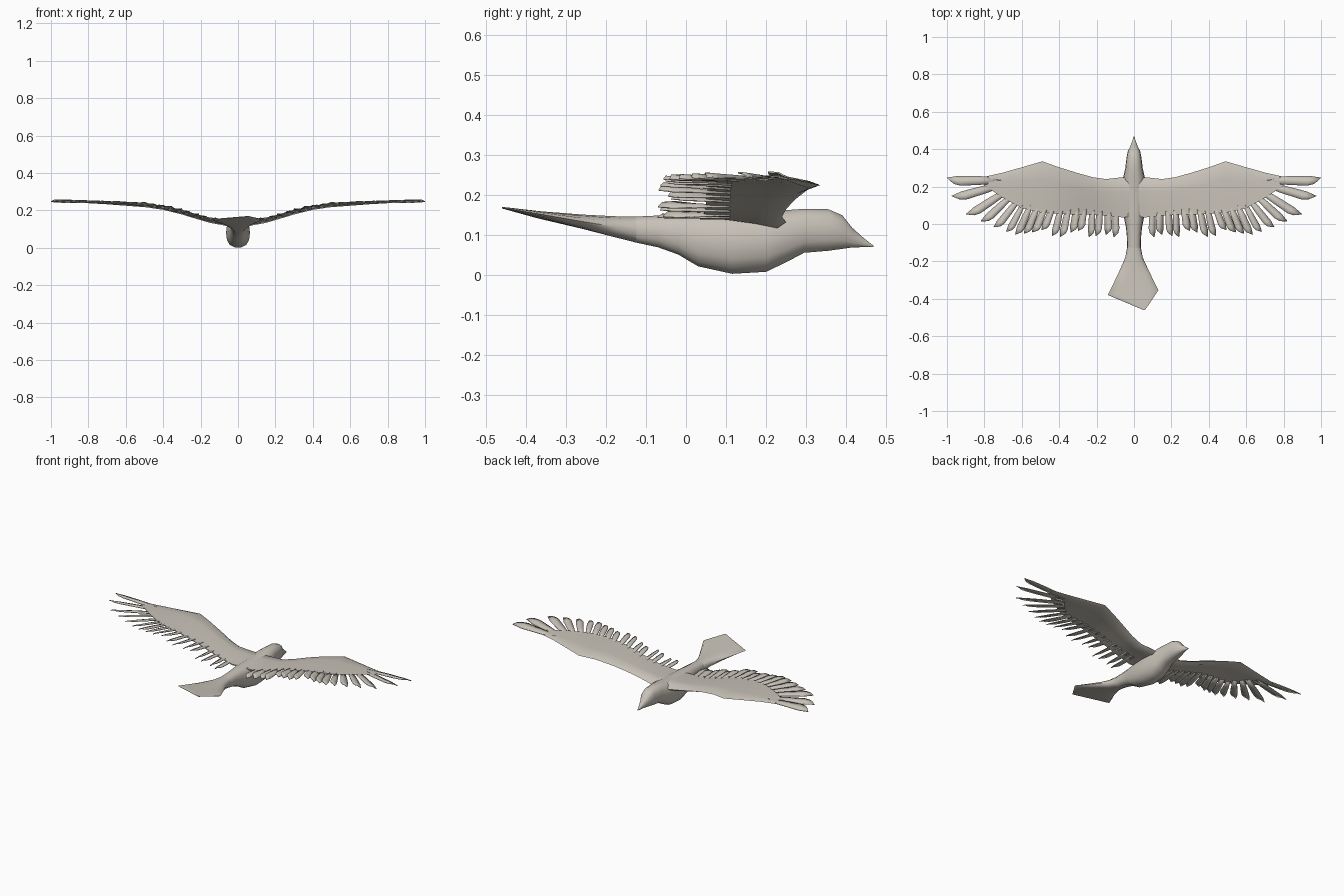
import bpy, bmesh, math, random
from mathutils import Vector

random.seed(4)
cube = bpy.data.objects.get("Cube")
if cube:
    bpy.data.objects.remove(cube, do_unlink=True)

mat = bpy.data.materials.new("warm_grey_plumage")
mat.use_nodes = True
colour = (0.58, 0.54, 0.48, 1)
mat.diffuse_color = colour
bsdf = next(n for n in mat.node_tree.nodes if n.type == 'BSDF_PRINCIPLED')
bsdf.inputs["Base Color"].default_value = colour
bsdf.inputs["Roughness"].default_value = 0.8


def finish(name, bm, angle, mirror=False, thickness=0):
    """Turn a bmesh into a shaded object."""
    bmesh.ops.recalc_face_normals(bm, faces=bm.faces)
    mesh = bpy.data.meshes.new(name)
    bm.to_mesh(mesh)
    bm.free()
    mesh.materials.append(mat)
    obj = bpy.data.objects.new(name, mesh)
    bpy.context.collection.objects.link(obj)
    bpy.ops.object.select_all(action='DESELECT')
    obj.select_set(True)
    bpy.context.view_layer.objects.active = obj
    bpy.ops.object.shade_smooth_by_angle(angle=math.radians(angle))
    if thickness:
        solid = obj.modifiers.new("thickness", 'SOLIDIFY')
        solid.thickness = thickness
        solid.offset = 0
    if mirror:
        mod = obj.modifiers.new("other_side", 'MIRROR')
        mod.use_mirror_merge = False
    return obj


def loft(bm, rings):
    """Skin a list of equal point rings and close both ends."""
    rows = [[bm.verts.new(p) for p in ring] for ring in rings]
    n = len(rows[0])
    for a, b in zip(rows, rows[1:]):
        for i in range(n):
            j = (i + 1) % n
            bm.faces.new((a[i], a[j], b[j], b[i]))
    bm.faces.new(rows[0])
    bm.faces.new(rows[-1][::-1])


def power(v, e):
    return math.copysign(abs(v) ** e, v)


def body_ring(y, half, low, high, shift=0, skew=0):
    ring = []
    for k in range(14):
        a = math.tau * k / 14
        x = half * power(math.cos(a), 0.8)
        z = (low + high) / 2 + (high - low) / 2 * power(math.sin(a), 0.85)
        ring.append((x + shift, y + skew * x, z))
    return ring


# Body, from beak to the start of the tail: y, half width, bottom, top
body = [
    (0.468, 0.002, 0.069, 0.073), (0.445, 0.009, 0.069, 0.091),
    (0.415, 0.020, 0.068, 0.118), (0.39, 0.033, 0.064, 0.150),
    (0.355, 0.040, 0.059, 0.165), (0.295, 0.047, 0.054, 0.166),
    (0.25, 0.058, 0.030, 0.163), (0.20, 0.064, 0.006, 0.158),
    (0.115, 0.064, 0.001, 0.156), (0.03, 0.053, 0.020, 0.155),
    (-0.02, 0.043, 0.050, 0.152), (-0.07, 0.038, 0.068, 0.149),
    (-0.13, 0.036, 0.081, 0.146),
]
bm = bmesh.new()
loft(bm, [body_ring(*s) for s in body])
finish("body", bm, 50)

# Fanned tail with a lopsided point
bm = bmesh.new()
loft(bm, [body_ring(-0.12, 0.0355, 0.079, 0.146),
          body_ring(-0.18, 0.047, 0.094, 0.147),
          body_ring(-0.26, 0.083, 0.115, 0.151, 0, 0.03),
          body_ring(-0.367, 0.135, 0.141, 0.159, -0.005, 0.093),
          body_ring(-0.46, 0.004, 0.166, 0.170, 0.055)])
finish("tail", bm, 40)

# Wing: span, leading edge, trailing edge, height, thickness
wing = [
    (0.00, 0.24, 0.04, 0.132, 0.040), (0.06, 0.25, 0.035, 0.132, 0.036),
    (0.15, 0.24, 0.045, 0.145, 0.028), (0.22, 0.25, 0.05, 0.164, 0.025),
    (0.30, 0.272, 0.05, 0.188, 0.024), (0.40, 0.303, 0.055, 0.212, 0.022),
    (0.49, 0.335, 0.06, 0.224, 0.019), (0.60, 0.303, 0.085, 0.231, 0.016),
    (0.70, 0.275, 0.14, 0.237, 0.012), (0.80, 0.252, 0.205, 0.240, 0.006),
]
airfoil = [(0, 0), (0.1, 0.5), (0.35, 0.5), (0.7, 0.3), (1, 0.12),
           (1, -0.05), (0.7, 0), (0.35, -0.2), (0.1, -0.45)]


def wing_ring(x, lead, trail, z, thick):
    return [(x, lead + (trail - lead) * t, z + thick * h + 0.008 * t)
            for t, h in airfoil]


def wing_height(x):
    for a, b in zip(wing, wing[1:]):
        if x <= b[0]:
            return a[3] + (b[3] - a[3]) * (x - a[0]) / (b[0] - a[0])
    return wing[-1][3] + 0.02 * (x - wing[-1][0])


bm = bmesh.new()
loft(bm, [wing_ring(*s) for s in wing])
finish("wings", bm, 50, mirror=True)


def feather(bm, base, tip, width, twist, lift=0.006):
    """A folded blade that widens, then ends in a slanted point."""
    base, tip = Vector(base), Vector(tip)
    along = tip - base
    side = Vector((-along.y, along.x)).normalized()
    rows = []
    # distance on the inner, middle and outer line, and half width
    for inner, mid, outer, half in ((0, 0, 0, 0.3), (0.45, 0.45, 0.45, 0.45),
                                    (0.75, 0.78, 0.8, 0.5), (0.87, 0.94, 1, 0.33)):
        row = []
        for d, s in ((inner, -1), (mid, 0), (outer, 1)):
            u = s * half * width
            p = base + along * d + side * u
            z = wing_height(base.x + along.x * d) + lift + 0.006 * d
            z += 0.004 * (s == 0) - u * twist * d
            row.append(bm.verts.new((p.x, p.y, z)))
        rows.append(row)
    for a, b in zip(rows, rows[1:]):
        for i in range(2):
            bm.faces.new((a[i], a[i + 1], b[i + 1], b[i]))


# Long spread feathers at the wing tip
bm = bmesh.new()
for base, tip, width in (((0.70, 0.234), (1.0, 0.230), 0.052),
                         ((0.69, 0.215), (0.97, 0.135), 0.048),
                         ((0.66, 0.19), (0.89, 0.04), 0.046),
                         ((0.64, 0.165), (0.81, 0.005), 0.042),
                         ((0.61, 0.14), (0.74, -0.025), 0.040)):
    feather(bm, base, tip, width, 0.35, 0.002)
finish("wing_tip_feathers", bm, 30, mirror=True, thickness=0.004)

# Row of shorter feathers along the trailing edge
bm = bmesh.new()
count = 13
for i in range(count):
    t = i / (count - 1)
    x = 0.10 + 0.49 * t
    lean = 0.09 * t ** 1.5 + random.uniform(-0.008, 0.008)
    end = -0.05 + random.uniform(-0.025, 0.02)
    feather(bm, (x, 0.11), (x + lean, end), random.uniform(0.034, 0.042),
            random.uniform(0.2, 0.6), 0.004)
finish("trailing_feathers", bm, 30, mirror=True, thickness=0.004)
